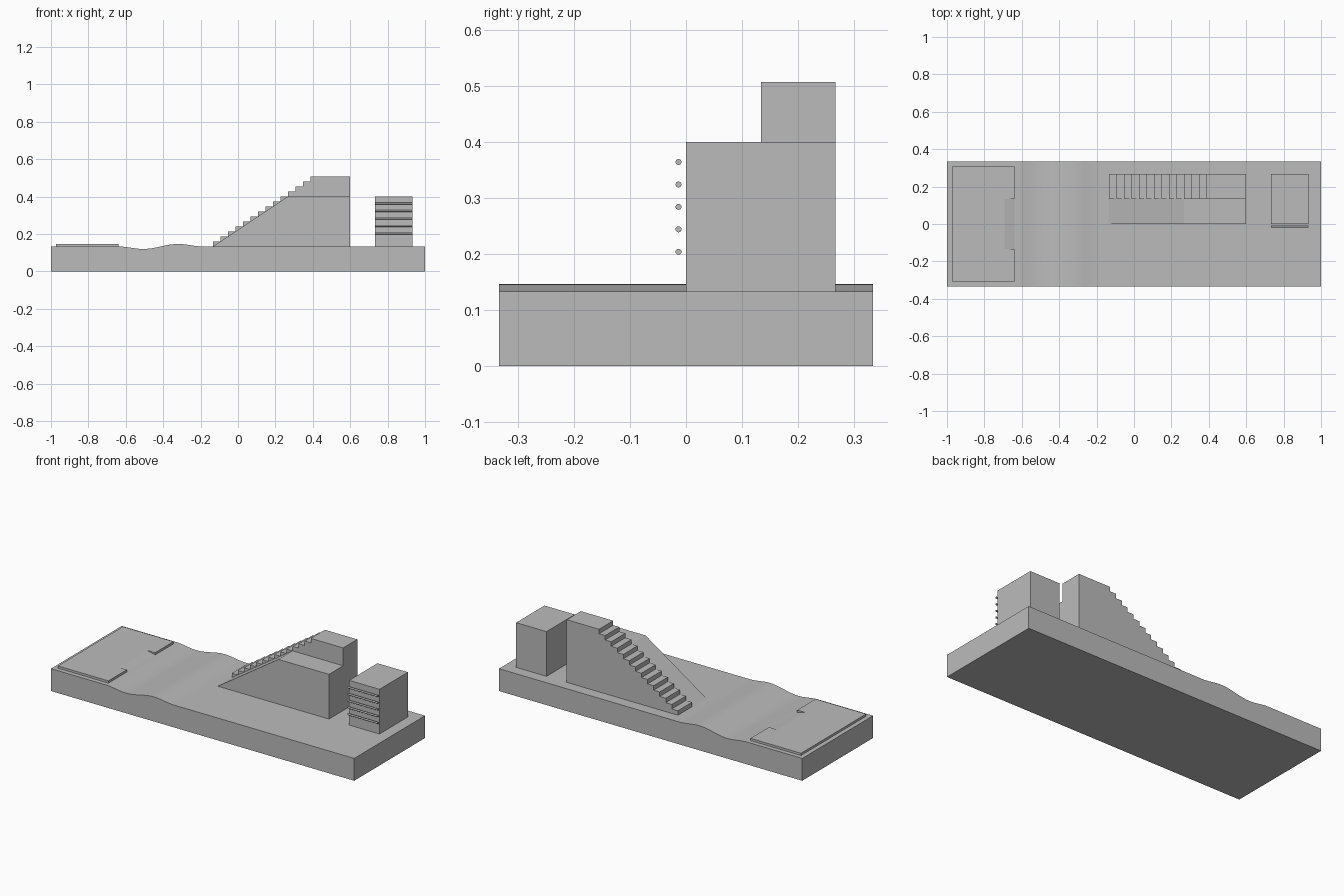
import bpy, bmesh, math
from mathutils import Vector

cube = bpy.data.objects.get("Cube")
if cube:
    bpy.data.objects.remove(cube, do_unlink=True)

U = 2 / 15          # design module: the base is 15 x 5 x 1 modules

stone = bpy.data.materials.new("plain grey")
stone.use_nodes = True
GREY = (0.5, 0.5, 0.5, 1)
stone.diffuse_color = GREY
stone.node_tree.nodes["Principled BSDF"].inputs["Base Color"].default_value = GREY


def finish(name, bm):
    bmesh.ops.recalc_face_normals(bm, faces=bm.faces)
    mesh = bpy.data.meshes.new(name)
    bm.to_mesh(mesh)
    bm.free()
    mesh.materials.append(stone)
    obj = bpy.data.objects.new(name, mesh)
    bpy.context.collection.objects.link(obj)
    return obj


def extrude(name, outline, to_point, depth):
    """Prism from a flat outline, in modules, pushed along depth."""
    bm = bmesh.new()
    face = bm.faces.new([bm.verts.new(Vector(to_point(a, b)) * U) for a, b in outline])
    new = bmesh.ops.extrude_face_region(bm, geom=[face])["geom"]
    bmesh.ops.translate(bm, vec=Vector(depth) * U,
                        verts=[v for v in new if isinstance(v, bmesh.types.BMVert)])
    return finish(name, bm)


def side_profile(name, outline, y0, y1):
    return extrude(name, outline, lambda x, z: (x, y0, z), (0, y1 - y0, 0))


# Base with a rippled strip: eased dip and hump
keys = [(-4.8, 1), (-3.8, 0.9), (-2.4, 1.1), (-1.4, 1)]
STEPS = 10
ripple = []
for (xa, za), (xb, zb) in zip(keys, keys[1:]):
    for i in range(STEPS):
        t = i / STEPS
        ripple.append((xa + (xb - xa) * t,
                       za + (zb - za) * (1 - math.cos(math.pi * t)) / 2))
top = [(-7.5, 1)] + ripple + [keys[-1], (7.5, 1)]
base = side_profile("base", [(7.5, 0), (-7.5, 0)] + top, -2.5, 2.5)
for poly in base.data.polygons:
    poly.use_smooth = poly.normal.z > 0.5
base.data.set_sharp_from_angle(angle=math.radians(30))

# Raised landing with a notch, filled by a shallow ramp
landing = [(-7.3, -2.3), (-4.8, -2.3), (-4.8, -1), (-5.2, -1),
           (-5.2, 1), (-4.8, 1), (-4.8, 2.3), (-7.3, 2.3)]
extrude("landing", landing, lambda x, y: (x, y, 1), (0, 0, 0.1))
side_profile("landing_ramp", [(-5.2, 1), (-4.8, 1), (-5.2, 1.1)], -1, 1)

# Staircase of equal steps ending in a top deck
TREAD, RISE, COUNT = 0.3, 0.2, 14
stairs = [(4.5, 1), (-1, 1)]
for i in range(COUNT):
    x = -1 + i * TREAD
    z = 1 + (i + 1) * RISE
    stairs += [(x, z), (x + TREAD if i < COUNT - 1 else 4.5, z)]
side_profile("staircase", stairs, 1, 2)

# Sloped ramp beside the stairs
side_profile("ramp_block", [(-1, 1), (4.5, 1), (4.5, 3), (2, 3)], 0, 1)

# Tower block
side_profile("tower", [(5.5, 1), (7, 1), (7, 3), (5.5, 3)], 0, 2)

# Horizontal rungs in front of the tower
for i in range(5):
    bpy.ops.mesh.primitive_cylinder_add(
        vertices=16, radius=0.04 * U, depth=1.5 * U,
        location=(6.25 * U, -0.1 * U, (1.53 + 0.3 * i) * U),
        rotation=(0, math.pi / 2, 0))
    rung = bpy.context.object
    rung.name = f"rung_{i + 1}"
    rung.data.materials.append(stone)
    bpy.ops.object.shade_smooth_by_angle(angle=math.radians(40))
